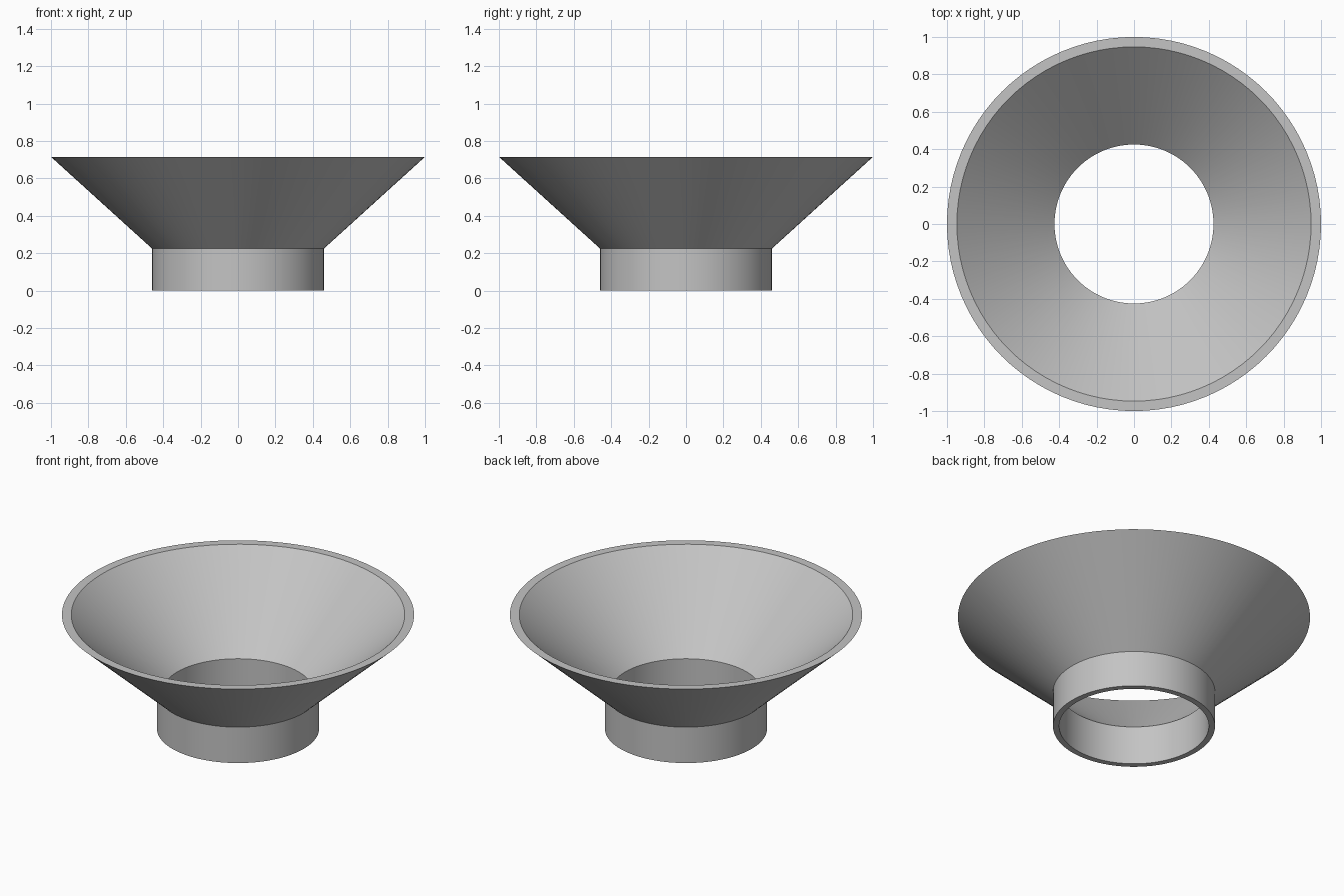
import bpy, bmesh, math

if "Cube" in bpy.data.objects:
    bpy.data.objects.remove(bpy.data.objects["Cube"])

SEGMENTS = 96

grey = bpy.data.materials.new("light grey")
grey.diffuse_color = (0.55, 0.55, 0.55, 1)
grey.use_nodes = True
grey.node_tree.nodes["Principled BSDF"].inputs["Base Color"].default_value = grey.diffuse_color

# Closed wall section (radius, height): straight collar flaring into a cone
section = [(0.46, 0), (0.46, 0.225), (1.0, 0.715),
           (0.947, 0.715), (0.425, 0.241), (0.425, 0)]

# Revolve the section around z
bm = bmesh.new()
rings = []
for i in range(SEGMENTS):
    a = 2 * math.pi * i / SEGMENTS
    rings.append([bm.verts.new((r * math.cos(a), r * math.sin(a), z)) for r, z in section])
for i in range(SEGMENTS):
    here, after = rings[i], rings[(i + 1) % SEGMENTS]
    for j in range(len(section)):
        k = (j + 1) % len(section)
        bm.faces.new((here[j], after[j], after[k], here[k]))
bmesh.ops.recalc_face_normals(bm, faces=bm.faces)

mesh = bpy.data.meshes.new("funnel")
bm.to_mesh(mesh)
bm.free()
mesh.materials.append(grey)
funnel = bpy.data.objects.new("funnel", mesh)
bpy.context.collection.objects.link(funnel)

# Smooth walls, crisp rims and collar joint
bpy.context.view_layer.objects.active = funnel
funnel.select_set(True)
bpy.ops.object.shade_smooth_by_angle(angle=math.radians(30))
